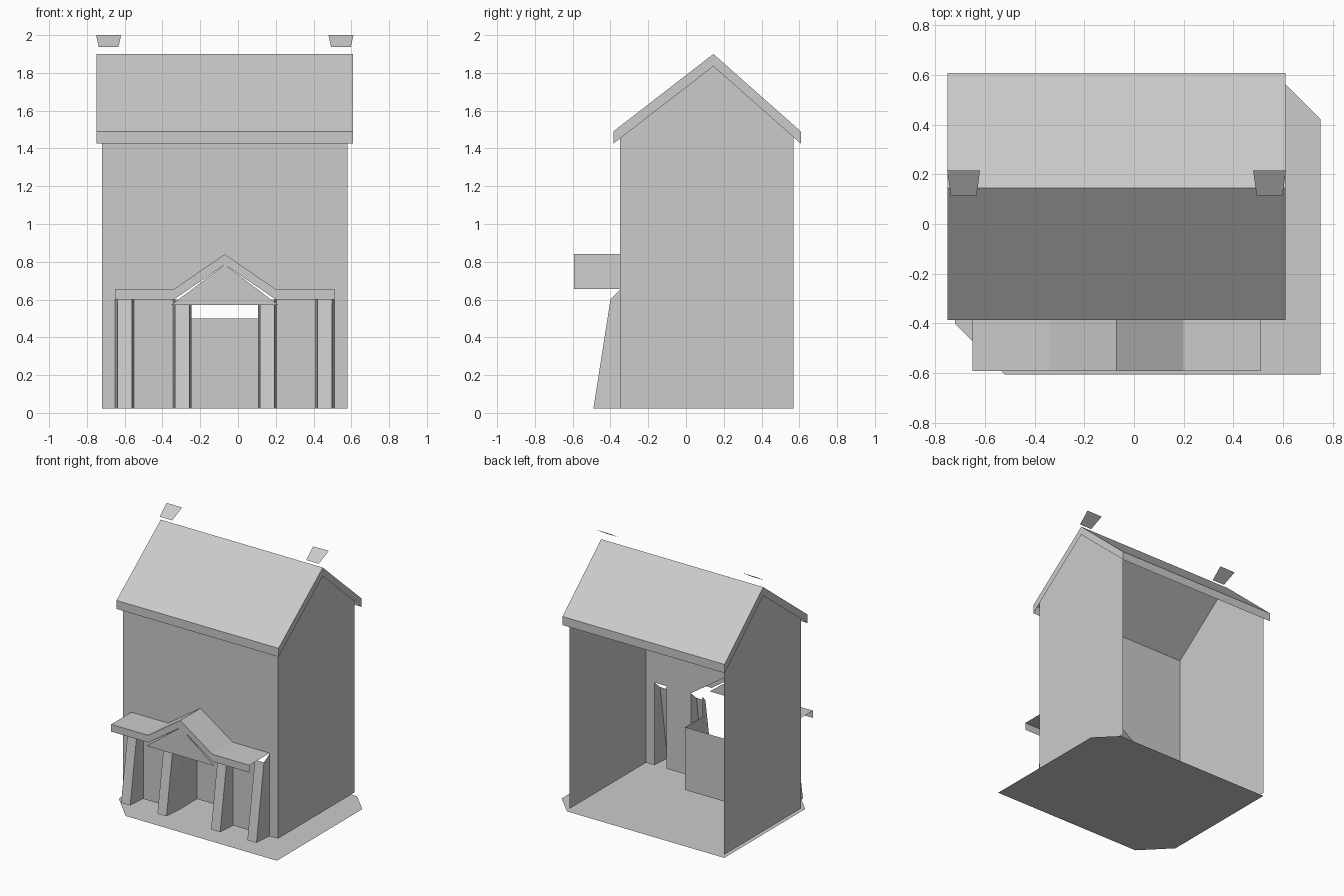
import bpy
import bmesh

cube = bpy.data.objects.get("Cube")
if cube:
    bpy.data.objects.remove(cube, do_unlink=True)

grey = bpy.data.materials.new("plain_grey")
grey.use_nodes = True
grey.diffuse_color = (0.6, 0.6, 0.6, 1)
grey.node_tree.nodes["Principled BSDF"].inputs["Base Color"].default_value = (0.6, 0.6, 0.6, 1)


def sheets(name, polygons):
    """Thin object made from flat polygons."""
    bm = bmesh.new()
    for poly in polygons:
        bm.faces.new([bm.verts.new(p) for p in poly])
    bmesh.ops.remove_doubles(bm, verts=bm.verts, dist=0.0005)
    mesh = bpy.data.meshes.new(name)
    bm.to_mesh(mesh)
    bm.free()
    mesh.materials.append(grey)
    obj = bpy.data.objects.new(name, mesh)
    bpy.context.collection.objects.link(obj)
    return obj


def strip(a, b):
    """Quads joining two matching point lists."""
    return [(a[i], a[i + 1], b[i + 1], b[i]) for i in range(len(a) - 1)]


def lowered(points, drop):
    return [(x, y, z - drop) for x, y, z in points]


LEFT, RIGHT, FRONT, BACK = -0.72, 0.58, -0.35, 0.57
BASE, MID = 0.024, -0.07
RIDGE_Y, RIDGE_Z, EAVE_Z = 0.145, 1.9, 1.49
COLUMN_X = [MID - 0.53, MID - 0.225, MID + 0.225, MID + 0.53]
HALF, COLUMN_TOP = 0.05, 0.65

# Ground sheet with two clipped corners
sheets("ground", [[(-0.52, -0.605, 0), (0.75, -0.605, 0), (0.75, 0.42, 0),
                   (0.6, BACK, 0), (LEFT, BACK, 0), (LEFT, -0.4, 0)]])

# Main roof with hanging fascia on every edge
def roof_line(x):
    return [(x, -0.385, EAVE_Z), (x, RIDGE_Y, RIDGE_Z), (x, 0.608, EAVE_Z)]

ends = [roof_line(-0.75), roof_line(0.61)]
roof = strip(ends[1], ends[0])
for line in ends + [[e[0] for e in ends], [e[2] for e in ends]]:
    roof += strip(line, lowered(line, 0.065))
sheets("main_roof", roof)

# Gabled side walls; the back stays open
front_top, back_top = 1.513, 1.52
for name, x in (("right_wall", LEFT), ("left_wall", RIGHT)):
    sheets(name, [[(x, FRONT, BASE), (x, BACK, BASE), (x, BACK, back_top),
                   (x, RIDGE_Y, RIDGE_Z - 0.003), (x, FRONT, front_top)]])

# Front wall, notched behind the columns and under the porch gable
outline = [(LEFT, BASE)]

def notch(cx):
    return [(cx - HALF, BASE), (cx - HALF, COLUMN_TOP),
            (cx + HALF, COLUMN_TOP), (cx + HALF, BASE)]

inner_l, inner_r = COLUMN_X[1] - HALF, COLUMN_X[2] + HALF
outline += notch(COLUMN_X[0])
outline += [(inner_l, BASE), (inner_l, COLUMN_TOP), (MID, 0.838),
            (inner_r, COLUMN_TOP), (inner_r, BASE)]
outline += notch(COLUMN_X[3])
outline += [(RIGHT, BASE), (RIGHT, front_top), (LEFT, front_top)]
sheets("front_wall", [[(x, FRONT, z) for x, z in outline]])

# Hollow leaning columns, open at the top and back
for i, cx in enumerate(COLUMN_X):
    faces, fronts = [], []
    for s in (-1, 1):
        xb, xf = cx + s * HALF, cx + s * 0.038
        low, high = (xf, -0.49, BASE), (xf, -0.4, 0.6)
        faces += [[(xb, FRONT, BASE), low, high],
                  [(xb, FRONT, BASE), high, (xb, FRONT, COLUMN_TOP)]]
        fronts.append([low, high])
    sheets(f"column_{i + 1}", faces + strip(*fronts))

# Recessed entrance without a ceiling
door_l, door_r = COLUMN_X[1] + HALF, COLUMN_X[2] - HALF
plan = [(door_l, FRONT), (door_l, -0.14), (door_r, -0.14), (door_r, FRONT)]
sheets("entrance_recess", strip([(x, y, BASE) for x, y in plan],
                                [(x, y, 0.5) for x, y in plan]))

# Porch roof with a central gable and front fascia
profile = [(-0.65, 0.655), (MID - 0.27, 0.655), (MID, 0.84),
           (MID + 0.27, 0.655), (0.51, 0.655)]
front_edge = [(x, -0.592, z) for x, z in profile]
back_edge = [(x, FRONT, z) for x, z in profile]
sheets("porch_roof", strip(front_edge, back_edge)
       + strip(front_edge, lowered(front_edge, 0.055)))
sheets("pediment", [[(MID - 0.285, -0.59, 0.57), (MID + 0.285, -0.59, 0.57),
                     (MID, -0.59, 0.785)]])

# Window panes on the inside of the front wall
for i, (cx, low) in enumerate([(MID - 0.405, 0.66), (MID + 0.405, 0.66),
                               (MID - 0.405, 1.0), (MID, 1.0), (MID + 0.405, 1.0)]):
    xs = (cx - 0.11, cx + 0.11)
    sheets(f"window_{i + 1}", strip([(x, FRONT + 0.003, low) for x in xs],
                                    [(x, FRONT + 0.003, low + 0.31) for x in xs]))

# Slanted chimney caps floating above the ridge
for name, cx in (("right_chimney_cap", -0.685), ("left_chimney_cap", 0.545)):
    sheets(name, strip([(cx + s * 0.052, 0.115, 1.937) for s in (-1, 1)],
                       [(cx + s * 0.066, 0.215, 2.0) for s in (-1, 1)]))
